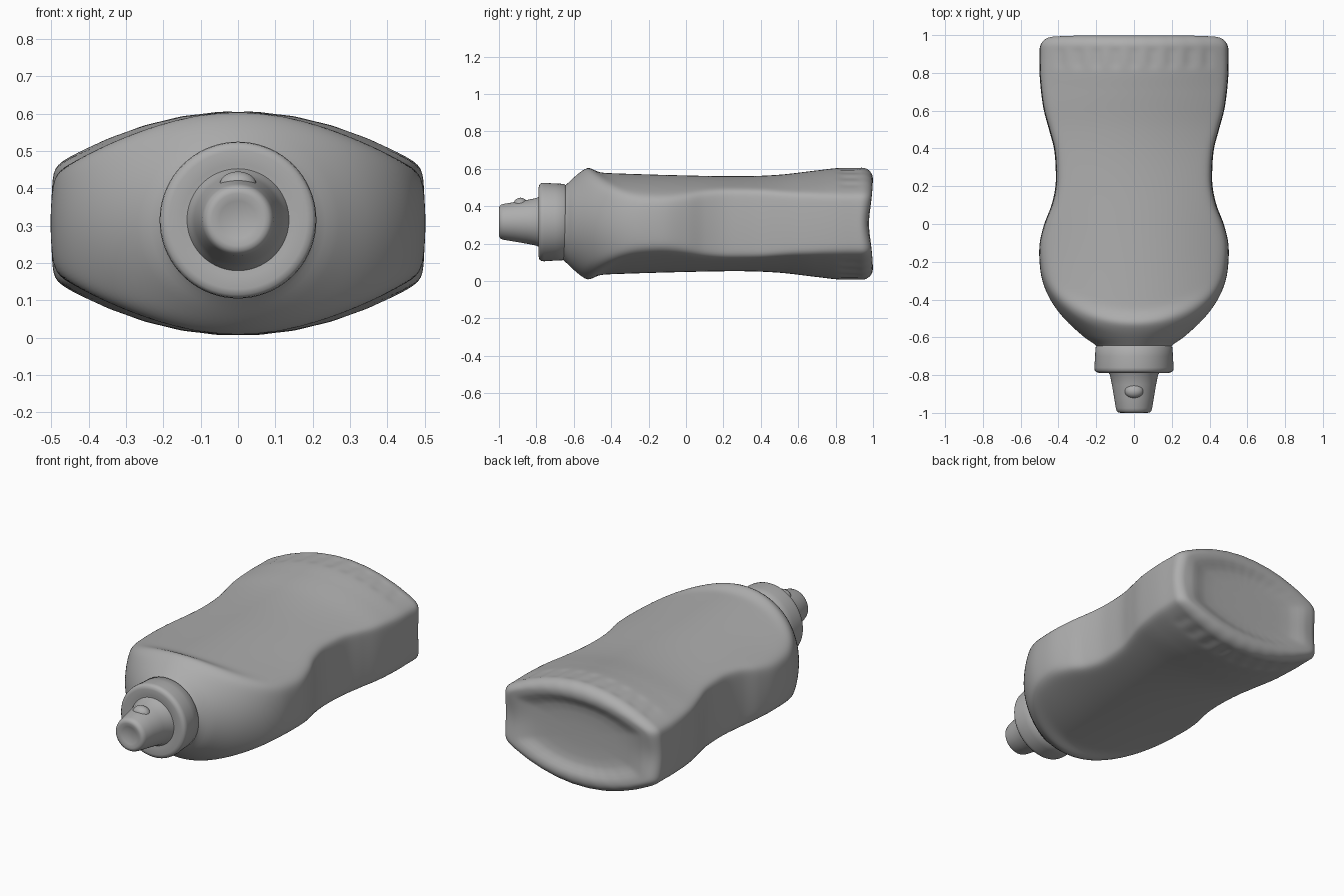
import bpy, bmesh, math
from mathutils import Vector

if "Cube" in bpy.data.objects:
    bpy.data.objects.remove(bpy.data.objects["Cube"])

CZ = 0.306          # height of the bottle axis
SEG = 240           # points around the body

# Mid-grey plastic
GREY = bpy.data.materials.new("grey_plastic")
GREY.diffuse_color = (0.42, 0.42, 0.42, 1)
GREY.use_nodes = True
GREY.node_tree.nodes["Principled BSDF"].inputs["Base Color"].default_value = GREY.diffuse_color


def spline(keys, y):
    """Smooth (Catmull-Rom style) interpolation of (y, value) pairs."""
    if y <= keys[0][0]:
        return keys[0][1]
    if y >= keys[-1][0]:
        return keys[-1][1]
    i = next(k for k in range(len(keys) - 1) if y <= keys[k + 1][0])

    def slope(j):
        a, b = keys[max(j - 1, 0)], keys[min(j + 1, len(keys) - 1)]
        return (b[1] - a[1]) / (b[0] - a[0])
    (y0, v0), (y1, v1) = keys[i], keys[i + 1]
    h = y1 - y0
    t = (y - y0) / h
    return ((2*t**3 - 3*t**2 + 1) * v0 + (t**3 - 2*t**2 + t) * h * slope(i)
            + (3*t**2 - 2*t**3) * v1 + (t**3 - t**2) * h * slope(i + 1))


def finish(name, bm, angle=40):
    bmesh.ops.recalc_face_normals(bm, faces=bm.faces)
    me = bpy.data.meshes.new(name)
    bm.to_mesh(me)
    bm.free()
    me.materials.append(GREY)
    ob = bpy.data.objects.new(name, me)
    bpy.context.collection.objects.link(ob)
    bpy.ops.object.select_all(action='DESELECT')
    ob.select_set(True)
    bpy.context.view_layer.objects.active = ob
    bpy.ops.object.shade_smooth_by_angle(angle=math.radians(angle))
    return ob


def loft(name, rings, angle=40):
    """Skin closed rings of points and cap both ends."""
    bm = bmesh.new()
    loops = [[bm.verts.new(p) for p in r] for r in rings]
    n = len(rings[0])
    for a, b in zip(loops, loops[1:]):
        for i in range(n):
            bm.faces.new((a[i], a[(i + 1) % n], b[(i + 1) % n], b[i]))
    for loop in (loops[0], loops[-1]):
        mid = sum((v.co for v in loop), Vector()) / n
        c = bm.verts.new(mid)
        for i in range(n):
            bm.faces.new((loop[i], loop[(i + 1) % n], c))
    return finish(name, bm, angle)


def turned(name, profile, z, n=72):
    """Turned part about an axis along y, profile of (y, radius)."""
    return loft(name, [[(r * math.cos(2*math.pi*i/n), y, z + r * math.sin(2*math.pi*i/n))
                        for i in range(n)] for y, r in profile])


# Body outline: half width, panel half height and panel bow along y
WIDTH = [(-0.66, 0.19), (-0.64, 0.205), (-0.6, 0.262), (-0.5, 0.37), (-0.4, 0.443),
         (-0.3, 0.485), (-0.2, 0.5), (-0.1, 0.499), (0, 0.475), (0.1, 0.437),
         (0.2, 0.416), (0.3, 0.415), (0.4, 0.424), (0.5, 0.45), (0.6, 0.477),
         (0.7, 0.492), (0.8, 0.5), (0.9, 0.5), (1, 0.5)]
PANEL = [(-0.7, 0.284), (-0.4, 0.27), (0, 0.258), (0.3, 0.254), (0.5, 0.262),
         (0.7, 0.285), (0.83, 0.299), (1, 0.3)]
CURVE = [(-0.7, 0.5), (-0.2, 0.5), (0.25, 0.44), (0.6, 0.5), (0.85, 0.6), (1, 0.6)]


def section_radius(y, th):
    c, s = abs(math.cos(th)), abs(math.sin(th))
    w = spline(WIDTH, y)
    # shoulder cone, growing away from the neck
    sh = min(0.19 + 0.95 * (y + 0.66), 0.95)
    r1 = 1 / math.sqrt((c / w) ** 2 + (s / sh) ** 2)
    # bowed front and back panels
    k = spline(CURVE, y) * c * c
    L = spline(PANEL, y)
    x = min(r1, 2 * L / (s + math.sqrt(s * s + 4 * k * L))) * c
    # raised lip along the shoulder arc, fading to the sides
    lip = y + 0.525 - 0.9 * x * x
    L += 0.024 * math.exp(-(lip / 0.045) ** 2 - (x / 0.27) ** 2)
    # shallow grip ribs near the base
    fade = 1 / (1 + math.exp((x - 0.41) / 0.012))
    L -= 0.0025 * fade * (1 + math.cos(x * 2 * math.pi / 0.1)) * math.exp(-((y - 0.88) / 0.055) ** 4)
    r2 = 2 * L / (s + math.sqrt(s * s + 4 * k * L))
    p = 26 + 14 * max(0, min(1, (y - 0.3) / 0.4))
    return (r1 ** -p + r2 ** -p) ** (-1 / p)


def body_ring(ysec, y, inset=0, scale=1):
    ring = []
    for i in range(SEG):
        th = 2 * math.pi * i / SEG
        r = (section_radius(ysec, th) - inset) * scale
        x, z = r * math.cos(th), r * math.sin(th)
        # base edge sits further in at the narrow sides
        w = max(0, (y - 0.85) / 0.15) if scale == 1 else scale ** 4
        ring.append((x, y - 0.026 * w * math.exp(-(z / 0.13) ** 2), CZ + z))
    return ring


# Body with rounded base edge and dished base
rings = [body_ring(-0.66 + 1.6 * i / 120, -0.66 + 1.6 * i / 120) for i in range(121)]
for i in range(1, 9):
    a = math.pi / 2 * i / 8
    rings.append(body_ring(0.94, 0.94 + 0.06 * math.sin(a), 0.06 * (1 - math.cos(a))))
for f, y in ((0.94, 0.999), (0.88, 0.993), (0.81, 0.983), (0.74, 0.973), (0.66, 0.966),
             (0.5, 0.961), (0.25, 0.958)):
    rings.append(body_ring(0.94, y, 0.06, f))
loft("bottle_body", rings, 60)

# Cap collar
turned("cap_collar", [(-0.635, 0.17), (-0.642, 0.195), (-0.652, 0.204), (-0.7, 0.206),
                      (-0.76, 0.21), (-0.775, 0.208), (-0.784, 0.2), (-0.788, 0.185),
                      (-0.784, 0.15), (-0.78, 0.1)], 0.315)

# Tapered nozzle with a slightly dished tip
turned("nozzle", [(-0.77, 0.14), (-0.785, 0.136), (-0.8, 0.127), (-0.85, 0.117),
                  (-0.92, 0.105), (-0.975, 0.096), (-0.99, 0.091), (-0.998, 0.082),
                  (-1.0, 0.07), (-0.995, 0.05), (-0.988, 0.025)], 0.316)

# Small stop bump on top of the nozzle
bm = bmesh.new()
bmesh.ops.create_uvsphere(bm, u_segments=32, v_segments=20, radius=1)
for v in bm.verts:
    v.co = (v.co.x * 0.05, -0.885 + v.co.y * 0.038, 0.408 + v.co.z * 0.037)
finish("nozzle_bump", bm)
